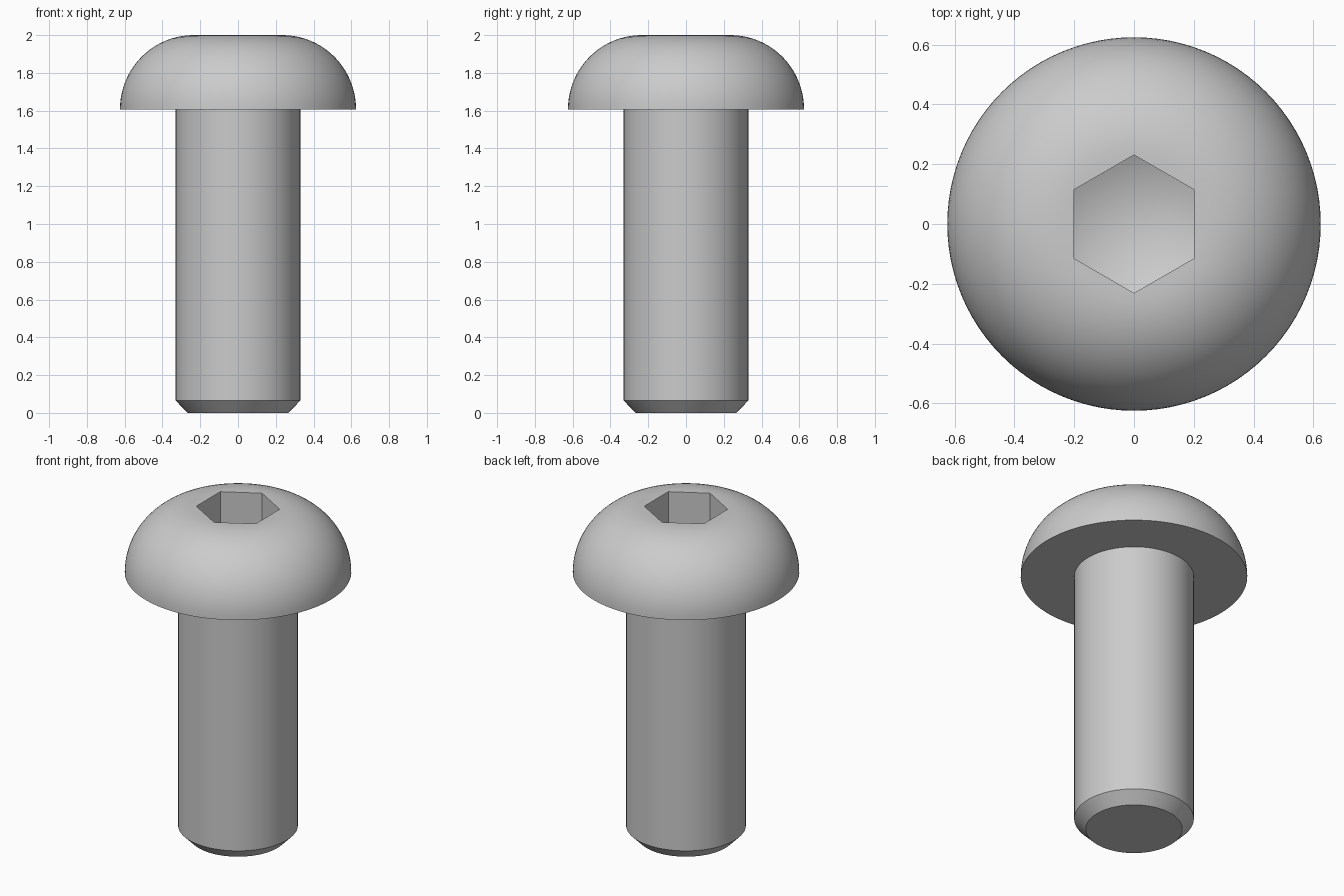
import bpy, bmesh
from math import sin, cos, pi, radians

default = bpy.data.objects.get("Cube")
if default:
    bpy.data.objects.remove(default, do_unlink=True)

SEGMENTS = 96
HEAD_BASE, TOP = 1.607, 2.0
HEAD_R, FLAT_R, SHANK_R, TIP_R = 0.625, 0.235, 0.33, 0.266
CHAMFER = 0.065
HEX_R, WALL_DEPTH, CONE_DEPTH = 0.231, 0.24, 0.115

steel = bpy.data.materials.new("steel grey")
steel.use_nodes = True
colour = (0.6, 0.6, 0.6, 1)
steel.diffuse_color = colour
steel.node_tree.nodes["Principled BSDF"].inputs["Base Color"].default_value = colour


def ring(bm, radius, z, count, turn=0.0):
    """Closed ring of vertices around the axis."""
    return [bm.verts.new((radius * cos(turn + 2 * pi * i / count),
                          radius * sin(turn + 2 * pi * i / count), z))
            for i in range(count)]


def skin(bm, low, high):
    """Quads between two matching rings."""
    n = len(low)
    for i in range(n):
        j = (i + 1) % n
        bm.faces.new((low[i], low[j], high[j], high[i]))


def loop_edges(bm, loop):
    return [bm.edges.get((loop[i - 1], loop[i])) for i in range(len(loop))]


bm = bmesh.new()

# Shank, chamfered tip and domed head as one turned profile
profile = [(TIP_R, 0), (SHANK_R, CHAMFER), (SHANK_R, HEAD_BASE)]
STEPS = 20
for k in range(STEPS + 1):
    a = pi / 2 * k / STEPS
    profile.append((FLAT_R + (HEAD_R - FLAT_R) * cos(a),
                    HEAD_BASE + (TOP - HEAD_BASE) * sin(a)))
rings = [ring(bm, r, z, SEGMENTS) for r, z in profile]
for low, high in zip(rings, rings[1:]):
    skin(bm, low, high)
bm.faces.new(list(reversed(rings[0])))

# Hexagonal socket with a shallow pointed floor
rim = ring(bm, HEX_R, TOP, 6, pi / 2)
floor = ring(bm, HEX_R, TOP - WALL_DEPTH, 6, pi / 2)
skin(bm, rim, floor)
point = bm.verts.new((0, 0, TOP - WALL_DEPTH - CONE_DEPTH))
for i in range(6):
    bm.faces.new((floor[i], floor[(i + 1) % 6], point))

# Flat land between the dome and the socket
bmesh.ops.triangle_fill(bm, use_beauty=True, normal=(0, 0, 1),
                        edges=loop_edges(bm, rings[-1]) + loop_edges(bm, rim))
bmesh.ops.recalc_face_normals(bm, faces=bm.faces[:])

mesh = bpy.data.meshes.new("socket_screw")
bm.to_mesh(mesh)
bm.free()
mesh.materials.append(steel)
screw = bpy.data.objects.new("socket_screw", mesh)
bpy.context.collection.objects.link(screw)

# Smooth turned surfaces, sharp machined edges
bpy.ops.object.select_all(action='DESELECT')
screw.select_set(True)
bpy.context.view_layer.objects.active = screw
bpy.ops.object.shade_smooth_by_angle(angle=radians(30))
